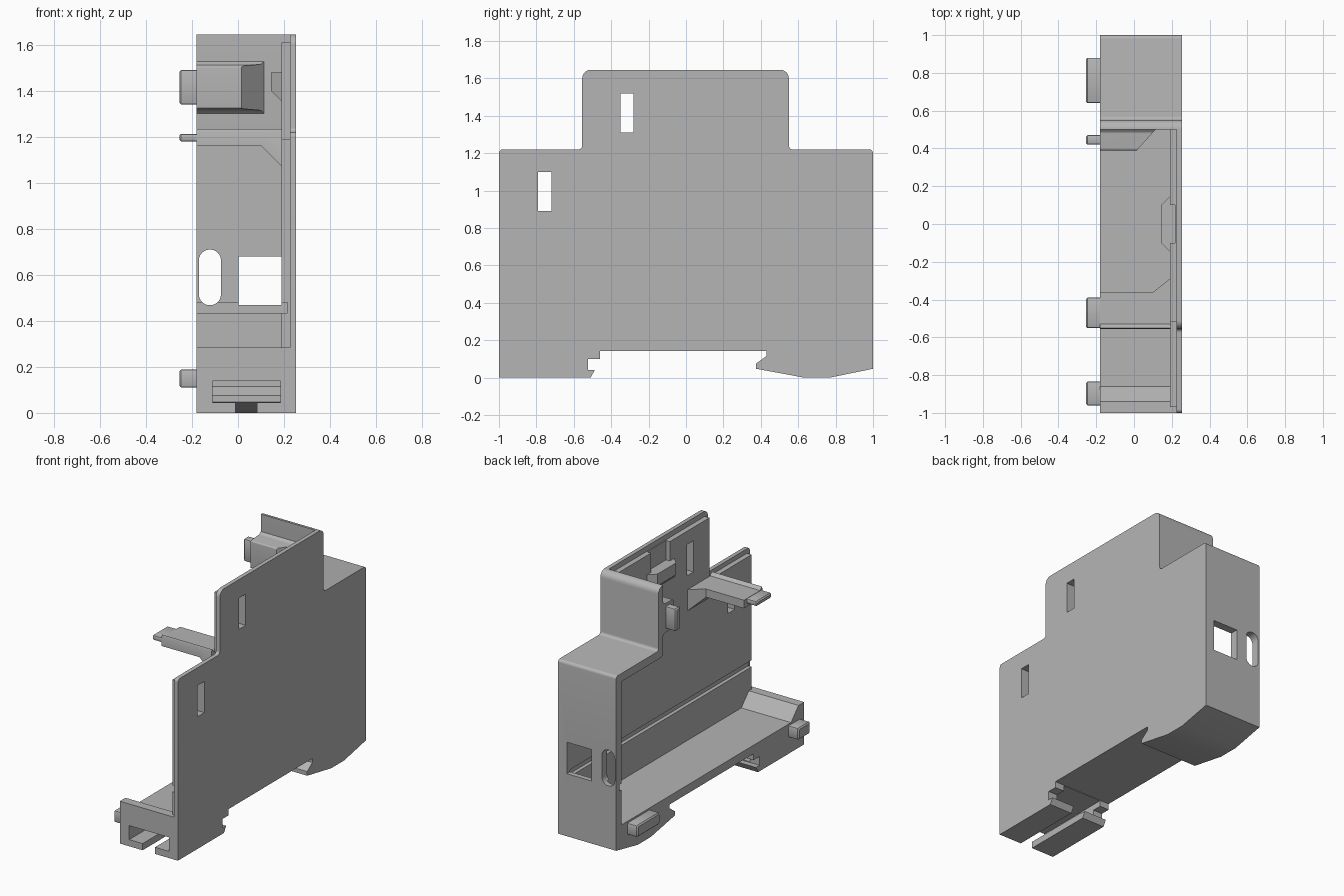
import bpy, bmesh, math
from mathutils import Vector

cube = bpy.data.objects.get("Cube")
if cube:
    bpy.data.objects.remove(cube, do_unlink=True)

grey = bpy.data.materials.new("plain grey")
grey.use_nodes = True
grey.diffuse_color = (0.46, 0.46, 0.46, 1)
grey.node_tree.nodes["Principled BSDF"].inputs["Base Color"].default_value = (0.46, 0.46, 0.46, 1)


def rounded(points, steps=6):
    """Turn (a, b, radius) corners into arcs."""
    out = []
    for i, p in enumerate(points):
        c = Vector(p[:2])
        r = p[2] if len(p) > 2 else 0
        if not r:
            out.append(c)
            continue
        u = (Vector(points[i - 1][:2]) - c).normalized()
        v = (Vector(points[(i + 1) % len(points)][:2]) - c).normalized()
        half = u.angle(v) / 2
        cut = r / math.tan(half)
        mid = c + (u + v).normalized() * (r / math.sin(half))
        a, b = c + u * cut - mid, c + v * cut - mid
        total = a.angle(b)
        for k in range(steps + 1):
            t = k / steps
            out.append(mid + (a * math.sin((1 - t) * total) + b * math.sin(t * total)) / math.sin(total))
    return out


def loft(name, rings):
    """Skin rings of equal length and cap both ends."""
    bm = bmesh.new()
    loops = [[bm.verts.new(p) for p in ring] for ring in rings]
    for lo, hi in zip(loops, loops[1:]):
        for i in range(len(lo)):
            j = (i + 1) % len(lo)
            bm.faces.new((lo[i], lo[j], hi[j], hi[i]))
    bm.faces.new(loops[0])
    bm.faces.new(loops[-1])
    bmesh.ops.recalc_face_normals(bm, faces=bm.faces)
    mesh = bpy.data.meshes.new(name)
    bm.to_mesh(mesh)
    bm.free()
    mesh.materials.append(grey)
    ob = bpy.data.objects.new(name, mesh)
    bpy.context.collection.objects.link(ob)
    return ob


def side_prism(name, profile, x0, x1):
    """Extrude a (y, z) profile along x."""
    pts = rounded(profile)
    return loft(name, [[(x, p.x, p.y) for p in pts] for x in (x0, x1)])


def front_prism(name, profile, y0, y1):
    """Extrude an (x, z) profile along y."""
    pts = rounded(profile)
    return loft(name, [[(p.x, y, p.y) for p in pts] for y in (y0, y1)])


def rect(a0, a1, b0, b1, r=0):
    return [(a0, b0, r), (a1, b0, r), (a1, b1, r), (a0, b1, r)]


def activate(ob):
    bpy.ops.object.select_all(action='DESELECT')
    ob.select_set(True)
    bpy.context.view_layer.objects.active = ob


def carve(target, cutter):
    mod = target.modifiers.new("cut", 'BOOLEAN')
    mod.operation = 'DIFFERENCE'
    mod.solver = 'EXACT'
    mod.object = cutter
    activate(target)
    bpy.ops.object.modifier_apply(modifier=mod.name)
    bpy.data.objects.remove(cutter, do_unlink=True)


# Solid block with the stepped outline and the rail recess underneath
LEFT, RIGHT, INNER, LIP = -0.18, 0.253, 0.19, 0.225
shell = side_prism("enclosure_shell", [
    (-1, 0), (-0.51, 0), (-0.488, 0.04), (-0.525, 0.04), (-0.525, 0.1), (-0.46, 0.1),
    (-0.46, 0.142), (0.43, 0.142), (0.43, 0.115), (0.375, 0.075), (0.375, 0.047),
    (0.63, 0), (0.77, 0), (1, 0.047), (1, 1.22, 0.02), (0.55, 1.22, 0.02),
    (0.55, 1.645, 0.045), (-0.555, 1.645, 0.045), (-0.555, 1.22, 0.02), (-1, 1.22, 0.02)],
    LEFT, RIGHT)

# Open interior, leaving floor, rear walls and one side plate
FAR = -0.5
carve(shell, side_prism("cavity", [
    (-0.86, 0.2), (0.945, 0.2), (0.945, 1.165), (0.5, 1.165, 0.03), (0.5, 1.9), (-1.3, 1.9),
    (-1.3, 0.285), (-0.94, 0.285)], FAR, INNER))

# Thin lip along the open edges of the side plate
carve(shell, side_prism("lip_cut", [
    (-1.3, 0.285), (-0.97, 0.285), (-0.97, 1.19), (-0.52, 1.19), (-0.52, 1.61),
    (0.5, 1.61), (0.5, 1.9), (-1.3, 1.9)], FAR, LIP))

# Board groove along the plate and the rear wall
carve(shell, side_prism("groove", rect(-0.97, 0.965, 0.435, 0.48), FAR, 0.215))

# Notch behind the catch tab
carve(shell, side_prism("notch", rect(-0.1, 0.1, 1.48, 1.9), FAR, 0.218))

# Slots through the side plate
for y, z in ((-0.35, 1.31), (-0.79, 0.89)):
    carve(shell, side_prism("slot", rect(y, y + 0.07, z, z + 0.21), 0.1, 0.4))

# Rear wall openings
carve(shell, front_prism("square_window", rect(0.003, 0.188, 0.468, 0.68), 0.8, 1.2))
carve(shell, front_prism("pill_window", rect(-0.17, -0.074, 0.468, 0.71, 0.047), 0.8, 1.2))

# T-shaped channel for the rail latch
carve(shell, front_prism("latch_channel", [
    (-0.01, -0.2), (0.082, -0.2), (0.082, 0.045), (0.185, 0.045), (0.185, 0.139),
    (-0.11, 0.139), (-0.11, 0.045), (-0.01, 0.045)], -1.3, -0.4))

# Front cross arm, flaring where it meets the plate
rings = []
for x, grow in [(LEFT, 0)] + [(INNER + 0.002 - 0.09 * math.cos(a), 0.09 * (1 - math.sin(math.pi / 2 - a)))
                              for a in [math.pi / 2 * k / 8 for k in range(9)]]:
    back, low = -0.36 + grow * 0.8, 1.16 - grow
    rings.append([(x, -0.555, low), (x, back, low), (x, back, 1.215),
                  (x, -0.53, 1.215), (x, -0.55, 1.235), (x, -0.555, 1.22)])
arm = loft("front_cross_arm", rings)

# Rib on the step wall with flared root and slanted end
rib_pts = rounded([(0.502, 1.3), (0.485, 1.315, 0.02), (0.39, 1.322, 0.01), (0.39, 1.508, 0.01),
                   (0.485, 1.515, 0.02), (0.502, 1.53)])
rib = loft("step_wall_rib", [[(LEFT, p.x, p.y) for p in rib_pts],
                             [(0.015 + (p.x - 0.39) * 0.9, p.x, p.y) for p in rib_pts]])

# Catch tab on the plate
tab = loft("catch_tab", [
    [(x, y, z) for y, z in ((-w, low), (w, low), (w, 1.48), (-w, 1.48))]
    for x, w, low in ((0.143, 0.1, 1.4), (INNER + 0.005, 0.15, 1.35))])

# Joining pegs
pegs = []
for name, box in (("rear_floor_peg", (0.64, 0.88, 0.11, 0.188)),
                  ("front_floor_peg", (-0.96, -0.835, 0.11, 0.188)),
                  ("arm_peg", (-0.55, -0.39, 1.18, 1.213)),
                  ("rib_peg", (0.42, 0.47, 1.34, 1.49))):
    pts = rounded(rect(*box, 0.008), 2)
    mid = Vector(((box[0] + box[1]) / 2, (box[2] + box[3]) / 2))
    tip = [p - Vector((math.copysign(0.008, p.x - mid.x), math.copysign(0.008, p.y - mid.y))) for p in pts]
    pegs.append(loft(name, [[(x, p.x, p.y) for p in ring]
                            for x, ring in ((LEFT + 0.01, pts), (-0.247, pts), (-0.255, tip))]))

for ob in [shell, arm, rib, tab] + pegs:
    activate(ob)
    bpy.ops.object.shade_smooth_by_angle(angle=math.radians(30))
